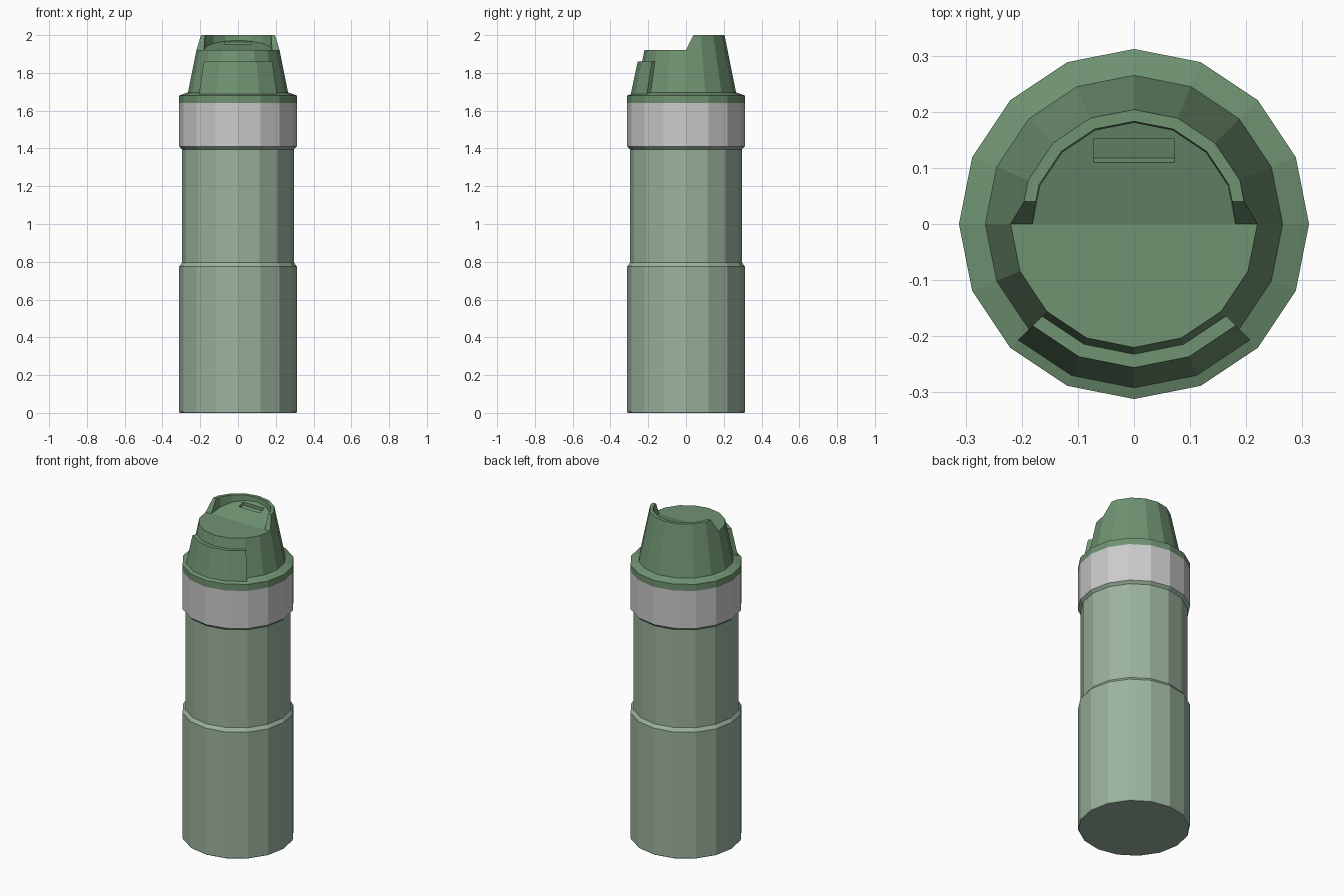
import bpy, bmesh
from math import sin, cos, radians

if "Cube" in bpy.data.objects:
    bpy.data.objects.remove(bpy.data.objects["Cube"])

STEP = 22.5  # sixteen-sided everywhere


def material(name, rgb):
    m = bpy.data.materials.new(name)
    m.diffuse_color = (*rgb, 1)
    m.use_nodes = True
    m.node_tree.nodes["Principled BSDF"].inputs["Base Color"].default_value = m.diffuse_color
    return m


body_green = material("body_green", (0.33, 0.45, 0.34))
lid_green = material("lid_green", (0.16, 0.29, 0.165))


def polar(r, i, z):
    a = radians(STEP * i)
    return (r * cos(a), r * sin(a), z)


def build(name, faces, mat=None):
    """Make a welded, flat-shaded object from a list of coordinate loops."""
    bm = bmesh.new()
    for f in faces:
        bm.faces.new([bm.verts.new(p) for p in f])
    bmesh.ops.remove_doubles(bm, verts=bm.verts, dist=0.0005)
    bmesh.ops.recalc_face_normals(bm, faces=bm.faces)
    me = bpy.data.meshes.new(name)
    bm.to_mesh(me)
    bm.free()
    ob = bpy.data.objects.new(name, me)
    bpy.context.collection.objects.link(ob)
    if mat:
        me.materials.append(mat)
    return ob


def lathe(profile, start=0, end=16):
    """Sweep (radius, z) points through the sixteen-gon steps."""
    return [[polar(r0, i, z0), polar(r0, i + 1, z0), polar(r1, i + 1, z1), polar(r1, i, z1)]
            for i in range(start, end)
            for (r0, z0), (r1, z1) in zip(profile, profile[1:])]


# Bottle body with stepped grip and closed base
body = lathe([(0.308, 0), (0.312, 0.006), (0.312, 0.775), (0.297, 0.795),
              (0.297, 1.395), (0.312, 1.41)])
body.append([polar(0.308, i, 0) for i in range(16)])
build("bottle_body", body, body_green)

# Plain grey neck band
build("neck_band", lathe([(0.312, 1.41), (0.312, 1.64)]))

# Lid collar
build("lid_collar", lathe([(0.312, 1.64), (0.312, 1.68), (0.265, 1.697)]), lid_green)

# Lid: right half described once, every face mirrored to the left
DECK, TOP, SLOPE = 1.92, 2.0, 0.29


def floor_pt(x, y, drop=0):
    return (x, y, DECK + SLOPE * y - drop)


base = [polar(0.265, i, 1.697) for i in range(-4, 5)]
deck = [polar(0.22, i, DECK) for i in range(-4, 1)]
rim_out = [(0.196, 0.04, TOP)] + [polar(0.204, i, TOP) for i in range(1, 5)]
rim_in = [(0.175, 0.04, TOP)] + [polar(0.183, i, TOP) for i in range(1, 5)]
floor = [floor_pt(*polar(0.181, i, 0)[:2]) for i in range(5)]

half = []
for i in range(4):
    half.append([base[i], base[i + 1], deck[i + 1], deck[i]])            # front wall
    half.append([rim_out[i], rim_out[i + 1], rim_in[i + 1], rim_in[i]])  # rim top
    half.append([rim_in[i], rim_in[i + 1], floor[i + 1], floor[i]])      # rim inside
    if i:
        half.append([base[i + 4], base[i + 5], rim_out[i + 1], rim_out[i]])
half.append([base[4], base[5], rim_out[1], rim_out[0], deck[4]])  # notched wall
half.append([deck[4], rim_out[0], rim_in[0], floor[0]])           # rim end
half.append([(0, 0, DECK)] + deck + [floor[0]])                   # flat front deck

# Sloped floor with a recessed slot
s = [floor_pt(0, 0.11), floor_pt(0.072, 0.11), floor_pt(0.072, 0.152), floor_pt(0, 0.152)]
d = [floor_pt(0, 0.118, 0.02), floor_pt(0.072, 0.118, 0.02),
     floor_pt(0.072, 0.152, 0.02), floor_pt(0, 0.152, 0.02)]
half.append([(0, 0, DECK)] + floor + s[::-1])
half += [[s[k], s[k + 1], d[k + 1], d[k]] for k in range(3)] + [d]

mirrored = [[(-x, y, z) for x, y, z in reversed(f)] for f in half]
build("lid", half + mirrored, lid_green)

# Front latch panel: a quarter-turn shell wrapped on the lid
section = [(0.292, 1.689), (0.256, 1.86), (0.231, 1.86), (0.264, 1.697)]
latch = lathe(section + section[:1], 10, 14)
latch += [[polar(r, i, z) for r, z in section] for i in (10, 14)]
build("front_latch", latch, lid_green)
